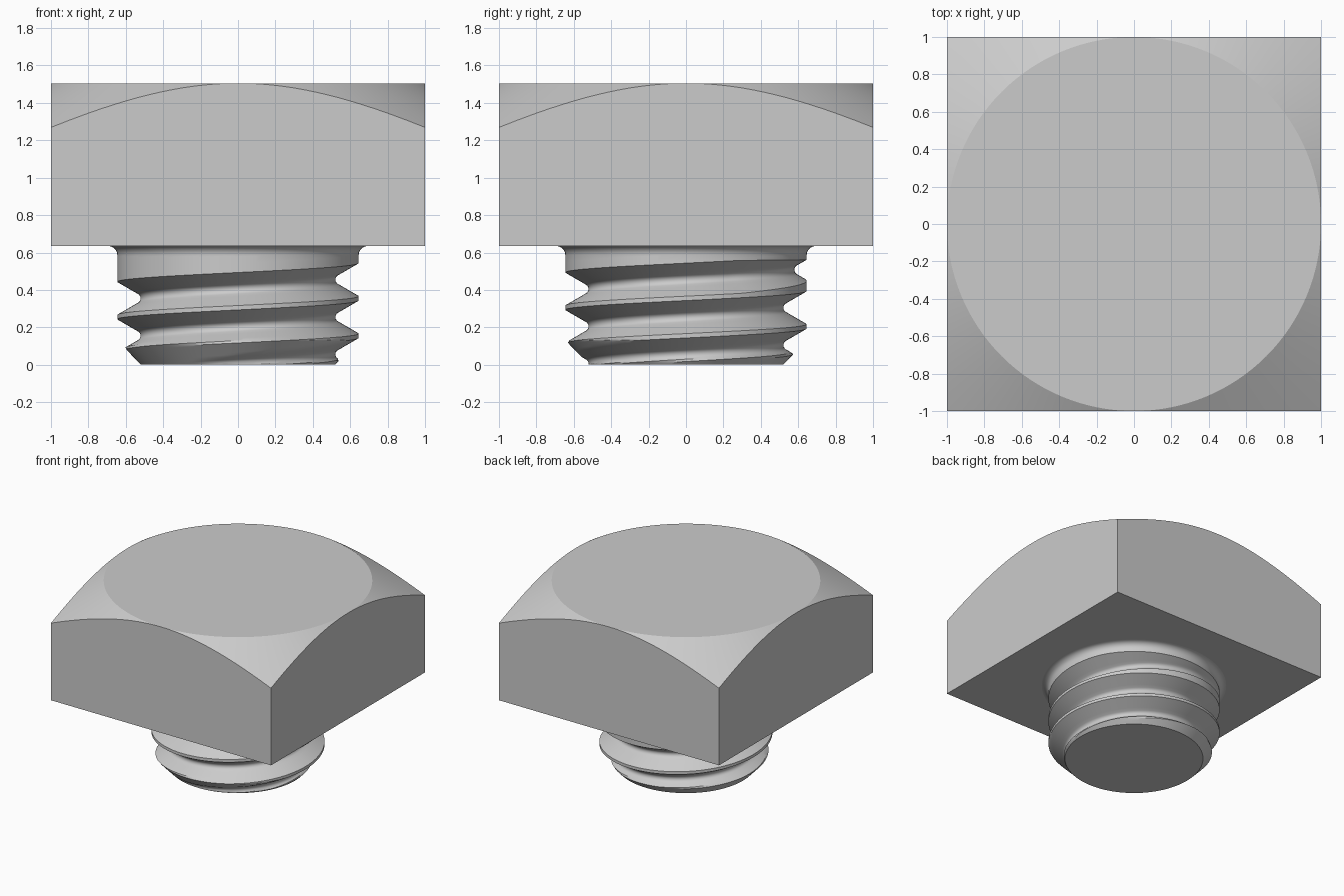
import bpy, bmesh
from math import cos, sin, pi, radians

if "Cube" in bpy.data.objects:
    bpy.data.objects.remove(bpy.data.objects["Cube"])

steel = bpy.data.materials.new("plain grey steel")
steel.use_nodes = True
steel.diffuse_color = (0.6, 0.6, 0.6, 1)
steel.node_tree.nodes["Principled BSDF"].inputs["Base Color"].default_value = (0.6, 0.6, 0.6, 1)

SEGMENTS = 128
HEAD_BASE, HEAD_TOP = 0.635, 1.505
CHAMFER_SLOPE = 0.57
PITCH, CREST_R, DEPTH = 0.2, 0.645, 0.124
ROOT_ROUND, FLANK = 0.029, 0.577
FIRST_GROOVE, FADE_START = 0.055, 0.47
FILLET = 0.05
NECK = HEAD_BASE - FILLET


def skin(name, column, clean_flat=False):
    """Sweep a column of (radius, z) points around z, weld it and cap both ends."""
    bm = bmesh.new()
    rows = []
    for i in range(SEGMENTS + 1):
        a = 2 * pi * i / SEGMENTS
        rows.append([bm.verts.new((r * cos(a), r * sin(a), z)) for r, z in column(a)])
    for left, right in zip(rows, rows[1:]):
        for j in range(len(left) - 1):
            bm.faces.new((left[j], right[j], right[j + 1], left[j + 1]))
    bmesh.ops.remove_doubles(bm, verts=bm.verts, dist=0.0002)
    bmesh.ops.dissolve_degenerate(bm, edges=bm.edges, dist=0.0001)
    rim = [e for e in bm.edges if e.is_boundary]
    bmesh.ops.holes_fill(bm, edges=rim, sides=0)
    if clean_flat:
        bmesh.ops.dissolve_limit(bm, angle_limit=0.002, verts=bm.verts, edges=bm.edges)
    bmesh.ops.recalc_face_normals(bm, faces=bm.faces)
    mesh = bpy.data.meshes.new(name)
    bm.to_mesh(mesh)
    bm.free()
    mesh.materials.append(steel)
    obj = bpy.data.objects.new(name, mesh)
    bpy.context.collection.objects.link(obj)
    bpy.ops.object.select_all(action='DESELECT')
    obj.select_set(True)
    bpy.context.view_layer.objects.active = obj
    bpy.ops.object.shade_smooth_by_angle(angle=radians(25))
    return obj


# Square head with a conical chamfer on top
def head_column(a):
    edge = 1 / max(abs(cos(a)), abs(sin(a)))
    return [(edge, HEAD_BASE),
            (edge, HEAD_TOP - CHAMFER_SLOPE * (edge - 1)),
            (1, HEAD_TOP)]


# One groove as (offset from its centre, radius), shallower where it runs out
def groove(depth):
    root = CREST_R - depth
    tangent_z, tangent_r = ROOT_ROUND * sin(pi / 3), ROOT_ROUND / 2
    width = tangent_z + max(0, depth - tangent_r) * FLANK
    half = [(ROOT_ROUND * sin(k * pi / 9), root + ROOT_ROUND * (1 - cos(k * pi / 9)))
            for k in range(4)]
    for k in range(1, 6):
        z = tangent_z + (width - tangent_z) * k / 5
        half.append((z, root + tangent_r + (z - tangent_z) / FLANK))
    half += [((width + PITCH / 2) / 2, CREST_R), (PITCH / 2, CREST_R)]
    full = [(-z, r) for z, r in reversed(half[1:])] + half
    return [(z, min(r, CREST_R)) for z, r in full]


# Threaded shank: helical grooves, chamfered tip and a fillet under the head
def shank_column(a):
    points = []
    for turn in range(-1, 4):
        centre = FIRST_GROOVE + PITCH * (turn + a / (2 * pi))
        depth = max(0, DEPTH - max(0, centre - FADE_START) * 1.6)
        for dz, r in groove(depth):
            z = centre + dz
            if z <= 0:
                points.append((0.52, 0))
            elif z >= NECK:
                points.append((CREST_R, NECK))
            else:
                points.append((min(r, 0.52 + 0.95 * z), z))
    for k in range(1, 7):
        t = k * pi / 12
        points.append((CREST_R + FILLET * (1 - cos(t)), NECK + FILLET * sin(t)))
    return points


skin("square_head", head_column, clean_flat=True)
skin("threaded_shank", shank_column)
